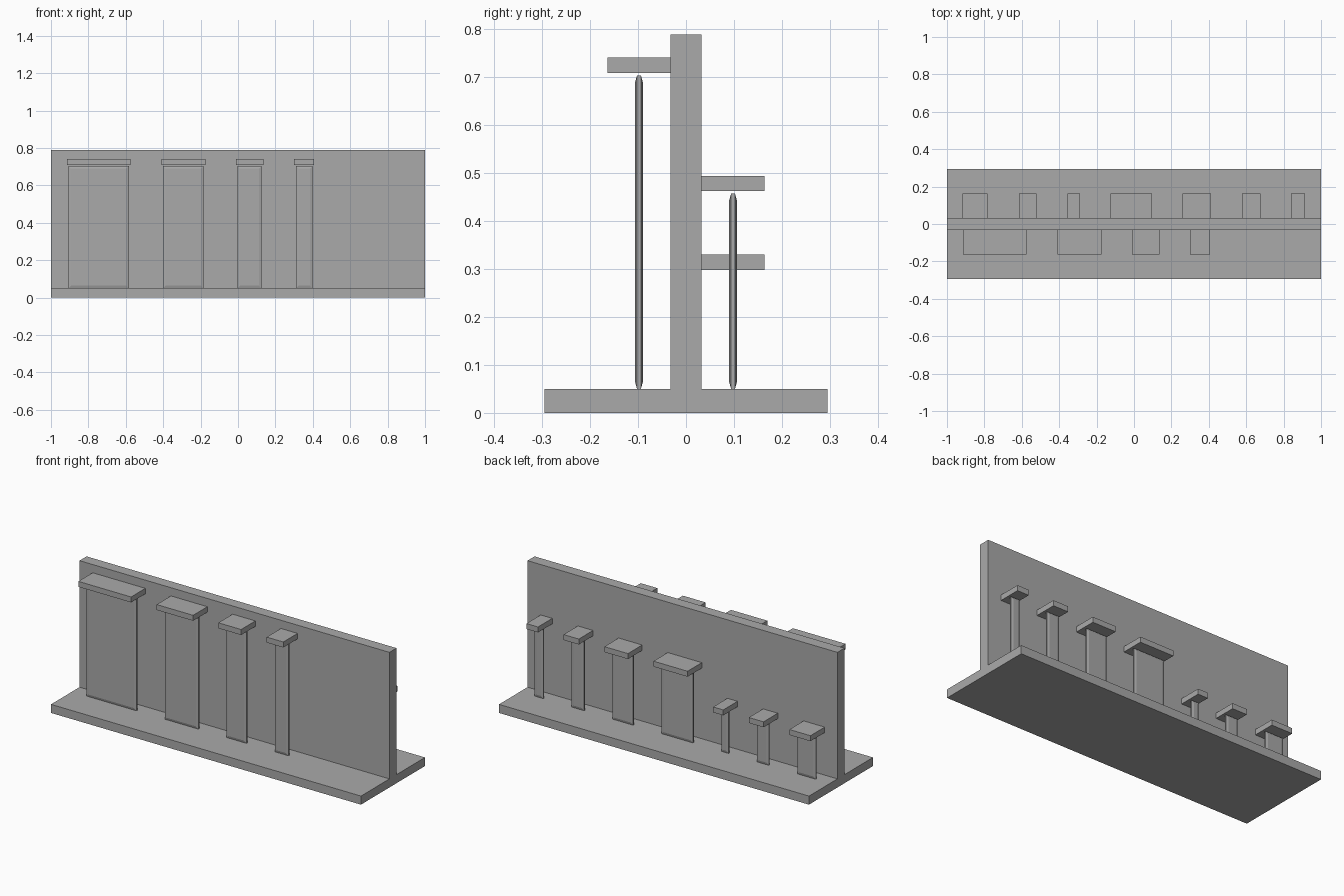
import bpy, bmesh

if "Cube" in bpy.data.objects:
    bpy.data.objects.remove(bpy.data.objects["Cube"])

grey = bpy.data.materials.new("plain grey")
grey.diffuse_color = (0.40, 0.40, 0.40, 1)
grey.use_nodes = True
grey.node_tree.nodes["Principled BSDF"].inputs["Base Color"].default_value = grey.diffuse_color

BASE_TOP = 0.05
WALL_HALF = 0.0325


def finish(name, bm):
    bmesh.ops.recalc_face_normals(bm, faces=bm.faces)
    mesh = bpy.data.meshes.new(name)
    bm.to_mesh(mesh)
    bm.free()
    mesh.materials.append(grey)
    obj = bpy.data.objects.new(name, mesh)
    bpy.context.collection.objects.link(obj)
    return obj


def shelf(name, x0, x1, y0, y1, z0, z1):
    bm = bmesh.new()
    bmesh.ops.create_cube(bm, size=1)
    bmesh.ops.scale(bm, vec=(x1 - x0, y1 - y0, z1 - z0), verts=bm.verts)
    bmesh.ops.translate(bm, vec=((x0 + x1) / 2, (y0 + y1) / 2, (z0 + z1) / 2), verts=bm.verts)
    return finish(name, bm)


def blade(name, x0, x1, yc, z0, z1, half=0.008, edge=0.004, taper=0.014):
    """Thin upright panel whose faces slope gently towards every edge."""
    bm = bmesh.new()
    rings = []
    for y, inset in ((-half, taper), (-edge, 0), (edge, 0), (half, taper)):
        a, b, c, d = x0 + inset, x1 - inset, z0 + inset, z1 - inset
        rings.append([bm.verts.new((x, yc + y, z)) for x, z in ((a, c), (b, c), (b, d), (a, d))])
    for r, s in zip(rings, rings[1:]):
        for i in range(4):
            j = (i + 1) % 4
            bm.faces.new((r[i], r[j], s[j], s[i]))
    bm.faces.new(rings[0])
    bm.faces.new(rings[-1])
    return finish(name, bm)


# Base and dividing wall: one inverted T profile extruded along x
half_profile = [(0.295, 0), (0.295, BASE_TOP), (WALL_HALF, BASE_TOP), (WALL_HALF, 0.788)]
profile = half_profile + [(-y, z) for y, z in reversed(half_profile)]
bm = bmesh.new()
face = bm.faces.new([bm.verts.new((-1, y, z)) for y, z in profile])
ext = bmesh.ops.extrude_face_region(bm, geom=[face], use_keep_orig=True)
moved = [v for v in ext["geom"] if isinstance(v, bmesh.types.BMVert)]
bmesh.ops.translate(bm, vec=(2, 0, 0), verts=moved)
finish("base_and_wall", bm)

# Rows of panels under shelves: side (-1 front, 1 back), shelf top, shelf x ranges
rows = [
    ("front", -1, 0.740, [(-0.915, -0.575), (-0.41, -0.175), (-0.012, 0.135), (0.30, 0.407)]),
    ("back_tall", 1, 0.494, [(-0.125, 0.095), (0.26, 0.412), (0.577, 0.675), (0.84, 0.915)]),
    ("back_short", 1, 0.330, [(-0.918, -0.782), (-0.615, -0.52), (-0.355, -0.29)]),
]
for row, side, top, spans in rows:
    y0, y1 = sorted((side * WALL_HALF, side * 0.164))
    for i, (x0, x1) in enumerate(spans, 1):
        shelf(f"{row}_shelf_{i}", x0, x1, y0, y1, top - 0.032, top)
        blade(f"{row}_panel_{i}", x0 + 0.009, x1 - 0.009, side * 0.098, BASE_TOP, top - 0.037)
